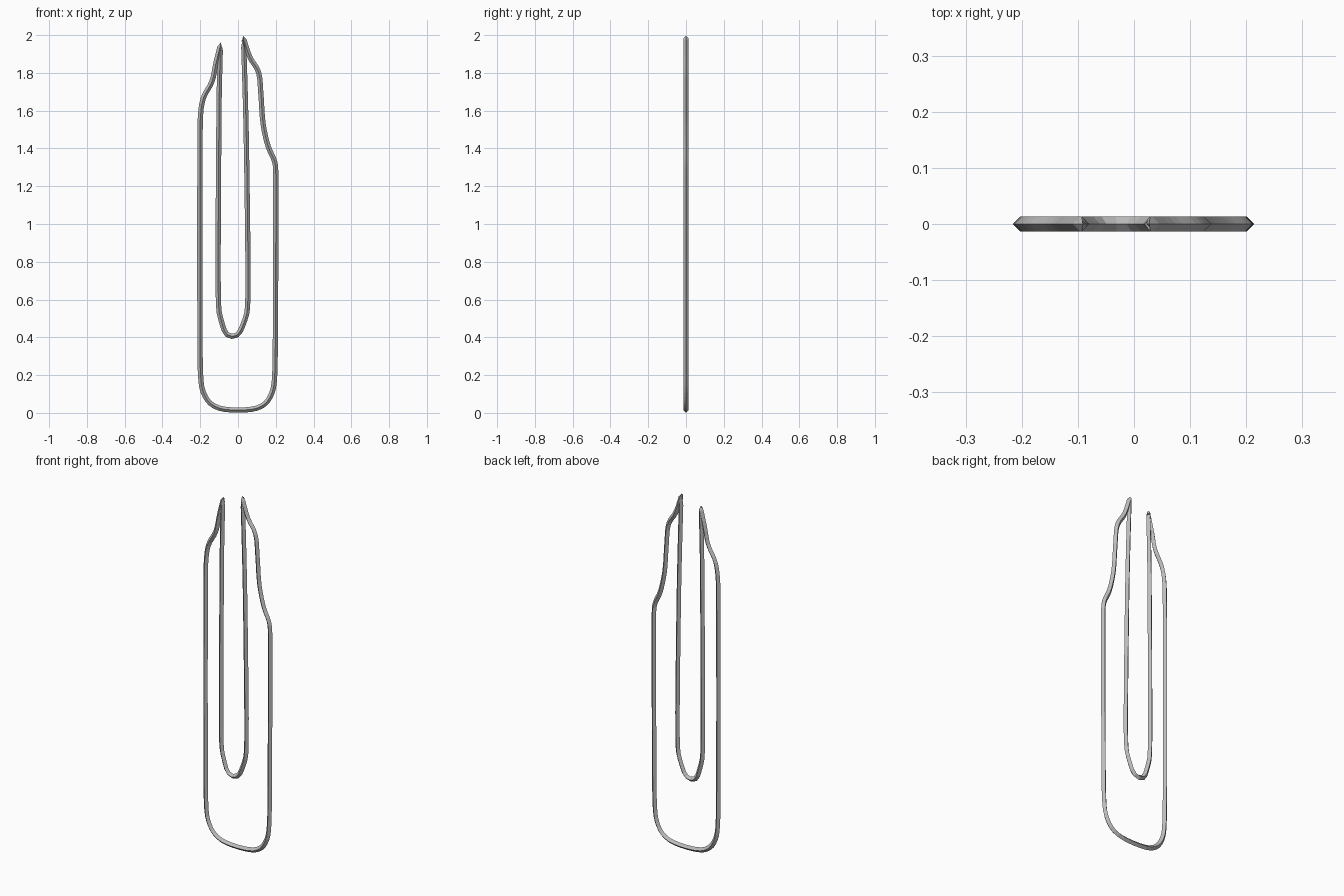
import bpy
import bmesh
from mathutils import Vector
from mathutils.geometry import interpolate_bezier

cube = bpy.data.objects.get("Cube")
if cube:
    bpy.data.objects.remove(cube, do_unlink=True)

RADIUS = 0.0138
STEPS = 4

# Centre line of the wire, (x, z), in order around the loop
left_shoulder = [(-.2, .24), (-.2, 1.55), (-.184, 1.665), (-.138, 1.755), (-.117, 1.85)]
left_tip = (-.093, 1.947)
inner_loop = [(-.1, 1.66), (-.105, .65), (-.092, .5), (-.032, .405),
              (.037, .495), (.053, .63), (.043, 1.5)]
right_tip = (.029, 1.984)
right_shoulder = [(.062, 1.885), (.108, 1.805), (.121, 1.69), (.133, 1.53),
                  (.16, 1.41), (.194, 1.33), (.2, 1.26)]
base = [(.196, .24), (.181, .11), (.127, .037), (0, .015),
        (-.127, .037), (-.184, .11)]
knots = left_shoulder + [left_tip] + inner_loop + [right_tip] + right_shoulder + base
tips = (left_tip, right_tip)


def smooth_path(knots):
    """Closed smooth path through the knots, with sharp corners at the tips."""
    pts = [Vector((x, 0, z)) for x, z in knots]
    n = len(pts)
    handles = []
    for i, p in enumerate(pts):
        a, b = p - pts[i - 1], pts[(i + 1) % n] - p
        reach = 0.39 * min(a.length, b.length)
        if knots[i] in tips:
            handles.append(Vector())
        else:
            handles.append((a.normalized() + b.normalized()).normalized() * reach)
    path = []
    for i, p in enumerate(pts):
        j = (i + 1) % n
        path += interpolate_bezier(p, p + handles[i], pts[j] - handles[j],
                                   pts[j], STEPS + 1)[:-1]
    return path


def sweep_wire(name, path, radius, material):
    """Four-sided wire whose edges point sideways and to front and back."""
    bm = bmesh.new()
    depth = Vector((0, 1, 0))
    rings = []
    n = len(path)
    for i, p in enumerate(path):
        a = (p - path[i - 1]).normalized()
        b = (path[(i + 1) % n] - p).normalized()
        side = (a + b).normalized().cross(depth)
        rings.append([bm.verts.new(p + d * radius)
                      for d in (side, depth, -side, -depth)])
    for i, ring in enumerate(rings):
        nxt = rings[(i + 1) % n]
        for k in range(4):
            m = (k + 1) % 4
            bm.faces.new((ring[k], ring[m], nxt[m], nxt[k]))
    bmesh.ops.recalc_face_normals(bm, faces=bm.faces)
    mesh = bpy.data.meshes.new(name)
    bm.to_mesh(mesh)
    bm.free()
    mesh.materials.append(material)
    obj = bpy.data.objects.new(name, mesh)
    bpy.context.collection.objects.link(obj)
    return obj


# Plain grey steel
steel = bpy.data.materials.new("steel_grey")
steel.use_nodes = True
grey = (0.5, 0.5, 0.5, 1)
steel.diffuse_color = grey
steel.node_tree.nodes["Principled BSDF"].inputs["Base Color"].default_value = grey

sweep_wire("bent_wire", smooth_path(knots), RADIUS, steel)
